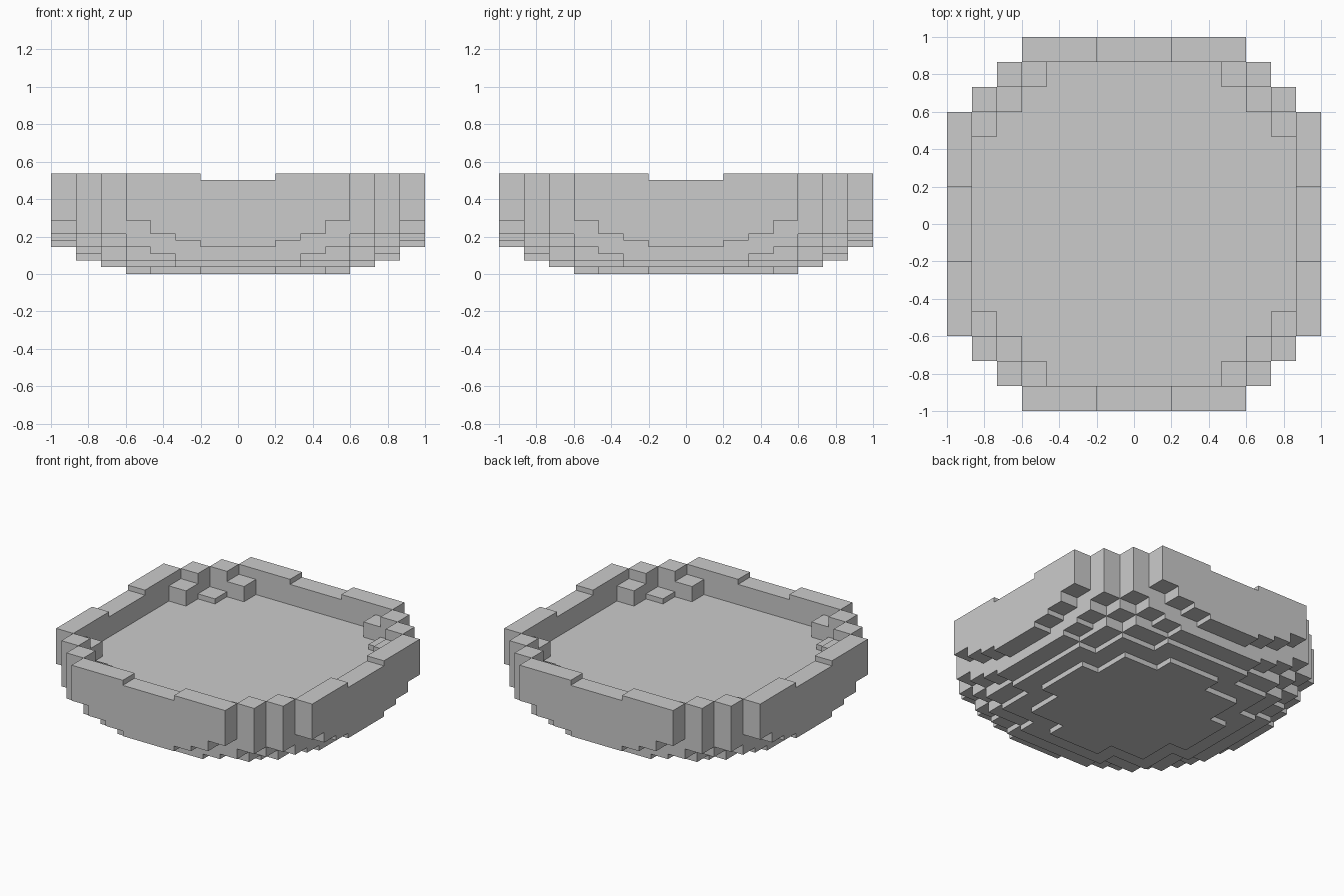
import bpy, bmesh

if "Cube" in bpy.data.objects:
    bpy.data.objects.remove(bpy.data.objects["Cube"])

CELL = 2 / 15      # block width (15 x 15 grid)
UNIT = 0.0358      # block layer height
# largest squared radius present in each layer of the rounded underside
LAYER_R2 = [19, 32, 42, 47, 52, 56, 62, 63, 66]
RIM, FLOOR = 15, 10


def bottom(i, j):
    r2 = i * i + j * j
    return next((k for k, lim in enumerate(LAYER_R2) if r2 <= lim), None)


def top(i, j):
    a, b = sorted((abs(i), abs(j)))
    if b == 7:                       # straight walls with a shallow notch
        return RIM - 1 if a <= 1 else RIM
    if (a, b) == (5, 6):             # corner walls
        return RIM
    if (a, b) == (4, 6):             # high inner corner steps
        return FLOOR + 3
    if (a, b) == (5, 5):             # low inner corner step
        return FLOOR + 1
    return FLOOR


columns = {(i, j): (bottom(i, j), top(i, j))
           for i in range(-7, 8) for j in range(-7, 8)
           if bottom(i, j) is not None}

bm = bmesh.new()


def quad(points):
    bm.faces.new([bm.verts.new((x * CELL, y * CELL, z * UNIT)) for x, y, z in points])


for (i, j), (lo, hi) in columns.items():
    # top and underside of the column
    ring = [(i - .5, j - .5), (i + .5, j - .5), (i + .5, j + .5), (i - .5, j + .5)]
    quad([(x, y, hi) for x, y in ring])
    quad([(x, y, lo) for x, y in reversed(ring)])
    # exposed parts of the four sides
    for n, (di, dj) in enumerate([(0, -1), (1, 0), (0, 1), (-1, 0)]):
        nlo, nhi = columns.get((i + di, j + dj), (hi, hi))
        (ax, ay), (bx, by) = ring[n], ring[(n + 1) % 4]
        for z0, z1 in ((lo, min(hi, nlo)), (max(lo, nhi), hi)):
            for z in range(z0, z1):
                quad([(ax, ay, z), (bx, by, z), (bx, by, z + 1), (ax, ay, z + 1)])

# weld and merge coplanar faces
bmesh.ops.remove_doubles(bm, verts=bm.verts, dist=1e-4)
bmesh.ops.dissolve_limit(bm, angle_limit=0.01, verts=bm.verts, edges=bm.edges)

mesh = bpy.data.meshes.new("bowl")
bm.to_mesh(mesh)
bm.free()
bpy.context.collection.objects.link(bpy.data.objects.new("bowl", mesh))
